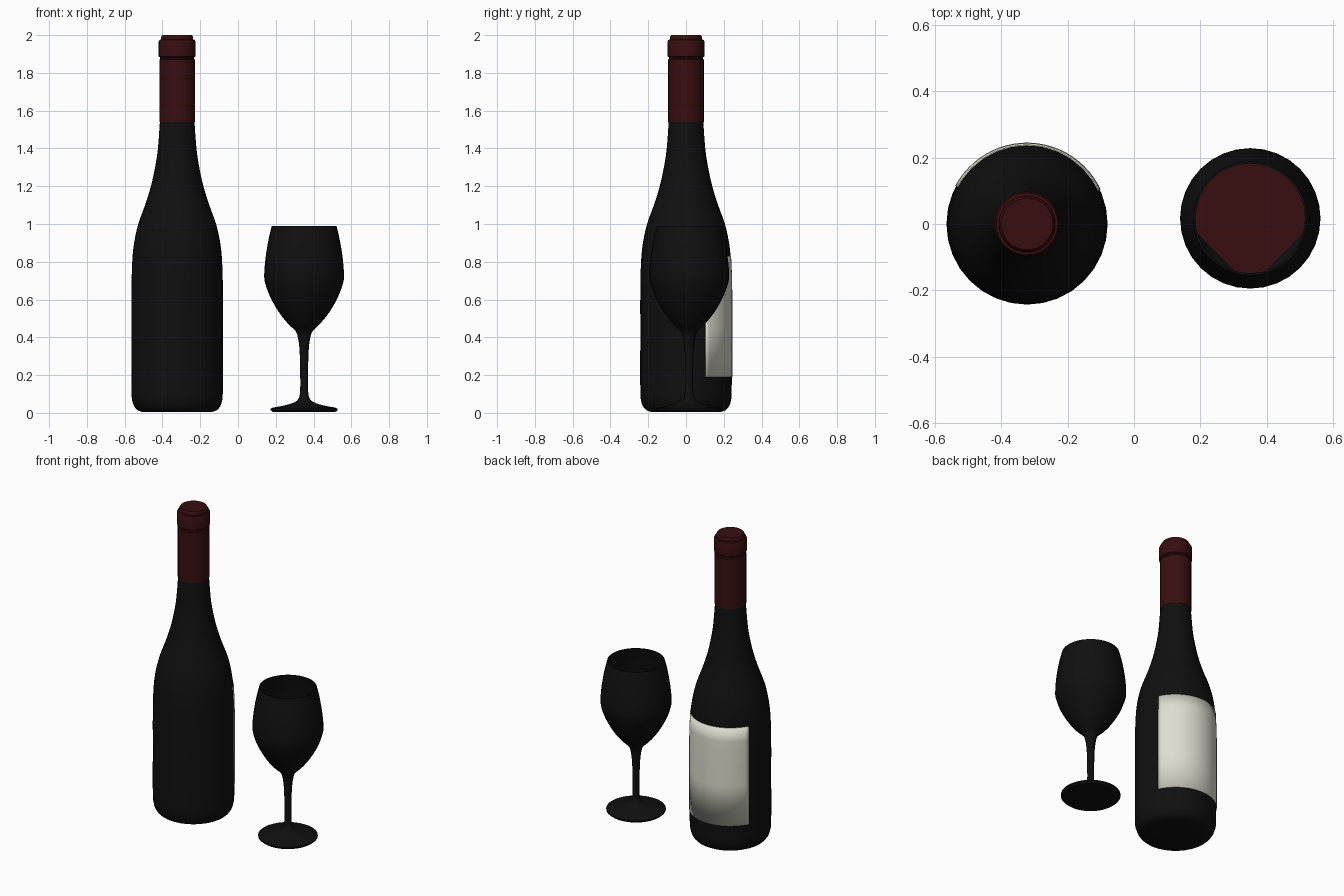
import bpy, bmesh, math
from mathutils import Vector

cube = bpy.data.objects.get("Cube")
if cube:
    bpy.data.objects.remove(cube, do_unlink=True)


def material(name, color):
    m = bpy.data.materials.new(name)
    m.use_nodes = True
    m.diffuse_color = (*color, 1)
    m.node_tree.nodes["Principled BSDF"].inputs["Base Color"].default_value = (*color, 1)
    return m


black = material("black glass", (0.005, 0.005, 0.005))
red = material("dark red", (0.04, 0.0045, 0.005))
cream = material("cream paper", (0.72, 0.72, 0.62))


def smooth(points, steps=3):
    """Catmull-Rom curve through (radius, height) points."""
    p = [Vector(q) for q in points]
    p = [p[0]] + p + [p[-1]]
    out = []
    for a, b, c, d in zip(p, p[1:], p[2:], p[3:]):
        for i in range(steps):
            t = i / steps
            out.append(b + (c - a) * t / 2 + (2 * a - 5 * b + 4 * c - d) * t * t / 2
                       + (3 * b - a - 3 * c + d) * t ** 3 / 2)
    return [(max(r, 0), z) for r, z in out] + [tuple(points[-1])]


def lathe(name, profile, center, mat, sides=32, limit=None):
    """Revolve a profile round a vertical axis; limit(angle) caps the radius."""
    bm = bmesh.new()
    rings = []
    for r, z in profile:
        if r < 1e-5:
            rings.append([bm.verts.new((0, 0, z))] * sides)
            continue
        ring = []
        for i in range(sides):
            a = math.tau * i / sides
            q = min(r, limit(a)) if limit else r
            ring.append(bm.verts.new((q * math.cos(a), q * math.sin(a), z)))
        rings.append(ring)
    for low, high in zip(rings, rings[1:]):
        for i in range(sides):
            j = (i + 1) % sides
            corners = list(dict.fromkeys((low[i], low[j], high[j], high[i])))
            bm.faces.new(corners)
    return finish(name, bm, center, mat)


def finish(name, bm, center, mat):
    bmesh.ops.recalc_face_normals(bm, faces=bm.faces)
    mesh = bpy.data.meshes.new(name)
    bm.to_mesh(mesh)
    bm.free()
    mesh.materials.append(mat)
    ob = bpy.data.objects.new(name, mesh)
    ob.location = (*center, 0)
    bpy.context.collection.objects.link(ob)
    bpy.ops.object.select_all(action="DESELECT")
    ob.select_set(True)
    bpy.context.view_layer.objects.active = ob
    bpy.ops.object.shade_smooth_by_angle(angle=math.radians(35))
    return ob


# Bottle body with rounded base and sloping shoulder
bottle_at = (-0.322, 0)
side = [(0.242, 0.12), (0.242, 0.4), (0.242, 0.65), (0.238, 0.8), (0.228, 0.9),
        (0.206, 1.0), (0.17, 1.1), (0.139, 1.2), (0.117, 1.3), (0.102, 1.4), (0.091, 1.55)]
base = [(0.18, 0.004), (0.212, 0.016), (0.234, 0.05)]
lathe("bottle", [(0, 0.004)] + smooth(base + side) + [(0, 1.55)], bottle_at, black)

# Foil capsule with a groove below the lip
capsule = [(0, 1.54), (0.094, 1.54), (0.094, 1.87), (0.09, 1.875), (0.09, 1.882),
           (0.098, 1.887), (0.098, 1.965), (0.093, 1.975), (0.085, 1.977),
           (0.085, 1.99), (0.078, 2.0), (0, 2.0)]
lathe("capsule", capsule, bottle_at, red)

# Wrapped label on the back of the bottle
bm = bmesh.new()
rows = []
for r, z in ((0.245, 0.19), (0.245, 0.45), (0.245, 0.65), (0.243, 0.74), (0.239, 0.83)):
    row = []
    for i in range(25):
        a = math.radians(25 + 127 * i / 24)
        row.append(bm.verts.new((r * math.cos(a), r * math.sin(a), z)))
    rows.append(row)
for low, high in zip(rows, rows[1:]):
    for i in range(24):
        bm.faces.new((low[i], low[i + 1], high[i + 1], high[i]))
label = finish("label", bm, bottle_at, cream)
thick = label.modifiers.new("paper", "SOLIDIFY")
thick.thickness = 0.004

# Wine glass: foot, stem, bowl and inner wall in one profile
glass_at = (0.35, 0.017)
foot = [(0, 0.004), (0.165, 0.004), (0.177, 0.014), (0.177, 0.022), (0.165, 0.028)]
stem = [(0.12, 0.036), (0.06, 0.052), (0.03, 0.075), (0.021, 0.12), (0.021, 0.22),
        (0.024, 0.33), (0.033, 0.4), (0.047, 0.435)]
bowl = [(0.085, 0.472), (0.135, 0.535), (0.18, 0.615), (0.207, 0.69), (0.211, 0.74),
        (0.203, 0.83), (0.188, 0.92), (0.171, 0.99)]
outer = smooth(stem + bowl)
inner = [(r - 0.006, z + 0.004 * (z < 0.6)) for r, z in reversed(outer) if z > 0.45]
lathe("wine_glass", foot + outer + inner + [(0, 0.46)], glass_at, black)


# Wine, filling the lower bowl, with two flattened corners at the front
def wine_edge(a):
    edge = 1.0
    for deg in (225, 315):
        c = math.cos(a - math.radians(deg))
        if c > 0.5:
            edge = min(edge, 0.146 / c)
    return edge


body = [(r - 0.003, z + 0.004) for r, z in reversed(inner) if z < 0.625]
level = body[-1][1]
lathe("wine", [(0, 0.468)] + body + [(0, level)], glass_at, red, 48, wine_edge)
